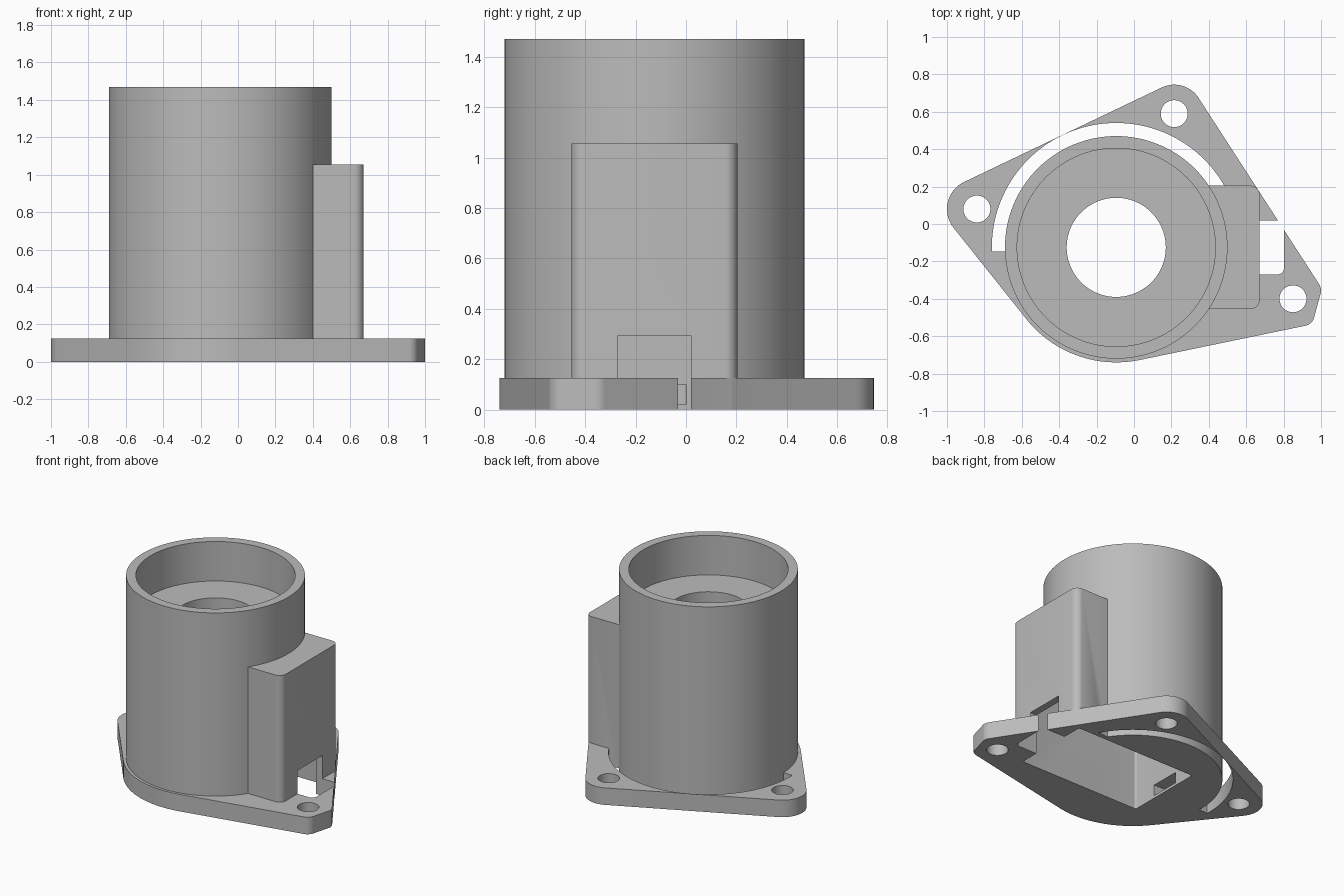
import bpy
import bmesh
from math import cos, sin, pi, radians
from mathutils import Vector
from mathutils.geometry import convex_hull_2d

if "Cube" in bpy.data.objects:
    bpy.data.objects.remove(bpy.data.objects["Cube"])

# Single grey plastic
grey = bpy.data.materials.new("grey plastic")
grey.use_nodes = True
colour = (0.5, 0.5, 0.5, 1)
grey.diffuse_color = colour
grey.node_tree.nodes["Principled BSDF"].inputs["Base Color"].default_value = colour

CX, CY = -0.095, -0.125      # axis of the tube
PLATE_TOP = 0.125
TOP = 1.47


def arc(x, y, r, start=0, end=360, steps=96):
    span = radians(end - start)
    return [Vector((x + r * cos(radians(start) + span * i / steps),
                    y + r * sin(radians(start) + span * i / steps)))
            for i in range(steps + (end - start < 360))]


def hull(circles, steps=48):
    pts = [p for x, y, r in circles for p in arc(x, y, r, steps=steps)]
    return [pts[i] for i in convex_hull_2d(pts)]


def rounded(x0, x1, y0, y1, r):
    return hull([(x, y, r) for x in (x0 + r, x1 - r) for y in (y0 + r, y1 - r)], 32)


def prism(name, outline, z0, z1):
    bm = bmesh.new()
    face = bm.faces.new([bm.verts.new((p.x, p.y, z0)) for p in outline])
    ext = bmesh.ops.extrude_face_region(bm, geom=[face])
    bmesh.ops.translate(bm, vec=(0, 0, z1 - z0),
                        verts=[v for v in ext["geom"] if isinstance(v, bmesh.types.BMVert)])
    bmesh.ops.recalc_face_normals(bm, faces=bm.faces)
    mesh = bpy.data.meshes.new(name)
    bm.to_mesh(mesh)
    bm.free()
    mesh.materials.append(grey)
    obj = bpy.data.objects.new(name, mesh)
    bpy.context.collection.objects.link(obj)
    return obj


def combine(target, other, operation):
    other.hide_render = True
    mod = target.modifiers.new("combine", "BOOLEAN")
    mod.operation = operation
    mod.solver = "EXACT"
    mod.object = other
    bpy.context.view_layer.objects.active = target
    bpy.ops.object.modifier_apply(modifier=mod.name)
    bpy.data.objects.remove(other)


# Flange outline wraps the three screw lugs and the tube
screws = [(-0.84, 0.08), (0.215, 0.59), (0.85, -0.4)]
housing = prism("motor_housing", hull([
    (*screws[0], 0.16), (*screws[1], 0.155),
    (0.94, -0.355, 0.06), (0.905, -0.485, 0.06), (CX, CY, 0.615)], 96), 0, PLATE_TOP)

# Curved slot between flange and tube, breaking through the back edge
slot = arc(CX, CY, 0.665, 30, 182) + arc(CX, CY, 0.55, 30, 182)[::-1]
combine(housing, prism("slot_cutter", slot, -0.1, 0.3), "DIFFERENCE")

# Tube and side box
combine(housing, prism("tube", arc(CX, CY, 0.595, steps=128), 0, TOP), "UNION")
combine(housing, prism("side_box", rounded(0, 0.672, -0.455, 0.205, 0.05), 0, 1.055), "UNION")

# Top recess, central bore, underside pocket, cable opening, inner notch
cuts = [
    (arc(CX, CY, 0.53, steps=128), 1.18, 1.6),
    (arc(CX, CY, 0.265), 0.5, 1.3),
    (rounded(-0.36, 0.62, -0.41, 0.17, 0.015), -0.1, 1.0),
    (rounded(0.5, 0.802, -0.27, 0.02, 0.035), -0.1, 0.295),
    (rounded(-0.45, -0.3, -0.22, 0, 0.01), 0.02, 0.1),
]
cuts += [(arc(x, y, 0.072, steps=48), -0.1, 0.3) for x, y in screws]
for outline, z0, z1 in cuts:
    combine(housing, prism("cutter", outline, z0, z1), "DIFFERENCE")

# Smooth round walls, crisp edges
bpy.ops.object.select_all(action="DESELECT")
housing.select_set(True)
bpy.context.view_layer.objects.active = housing
bpy.ops.object.shade_smooth_by_angle(angle=pi / 6)
